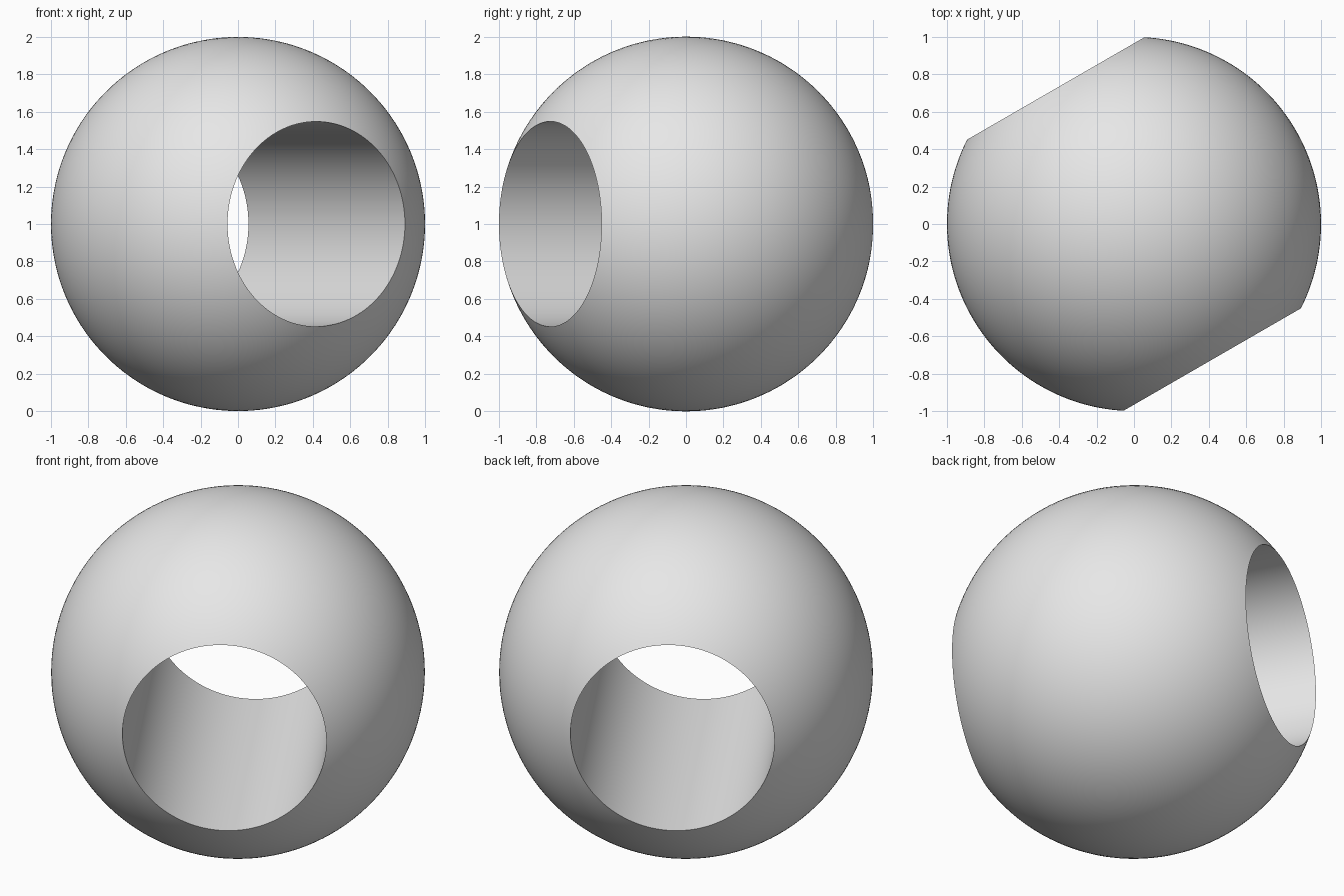
import bpy, bmesh
from math import asin, cos, sin, pi, sqrt, radians
from mathutils import Matrix, Vector

cube = bpy.data.objects.get("Cube")
if cube:
    bpy.data.objects.remove(cube, do_unlink=True)

RADIUS = 1.0
HOLE = sqrt(0.3)          # bore radius
ARC_STEPS = 64
SEGMENTS = 128

grey = bpy.data.materials.new("light grey")
grey.use_nodes = True
colour = (0.8, 0.8, 0.8, 1.0)
grey.diffuse_color = colour
grey.node_tree.nodes["Principled BSDF"].inputs["Base Color"].default_value = colour

# Profile: arc of the ball from one rim to the other, closed by the bore wall
bm = bmesh.new()
tilt = asin(sqrt(RADIUS ** 2 - HOLE ** 2) / RADIUS)
angles = [-tilt + 2 * tilt * i / ARC_STEPS for i in range(ARC_STEPS + 1)]
profile = [bm.verts.new((RADIUS * cos(a), 0, RADIUS * sin(a))) for a in angles]
edges = [bm.edges.new((a, b)) for a, b in zip(profile, profile[1:] + profile[:1])]

# Revolve the profile about the bore axis
bmesh.ops.spin(bm, geom=profile + edges, cent=(0, 0, 0), axis=(0, 0, 1),
               angle=2 * pi, steps=SEGMENTS, use_merge=False)
bmesh.ops.remove_doubles(bm, verts=bm.verts, dist=0.0001)

# Lay the bore level, turned from the front towards the left, and lift to the floor
axis = Vector((sin(radians(30)), -cos(radians(30)), 0))
turn = axis.to_track_quat('Z', 'Y').to_matrix().to_4x4()
bmesh.ops.transform(bm, matrix=Matrix.Translation((0, 0, RADIUS)) @ turn, verts=bm.verts)
bmesh.ops.recalc_face_normals(bm, faces=bm.faces)

mesh = bpy.data.meshes.new("bored_ball")
bm.to_mesh(mesh)
bm.free()
mesh.materials.append(grey)
ball = bpy.data.objects.new("bored_ball", mesh)
bpy.context.collection.objects.link(ball)

# Smooth surfaces with crisp rims
bpy.ops.object.select_all(action='DESELECT')
ball.select_set(True)
bpy.context.view_layer.objects.active = ball
bpy.ops.object.shade_smooth_by_angle(angle=radians(30))
